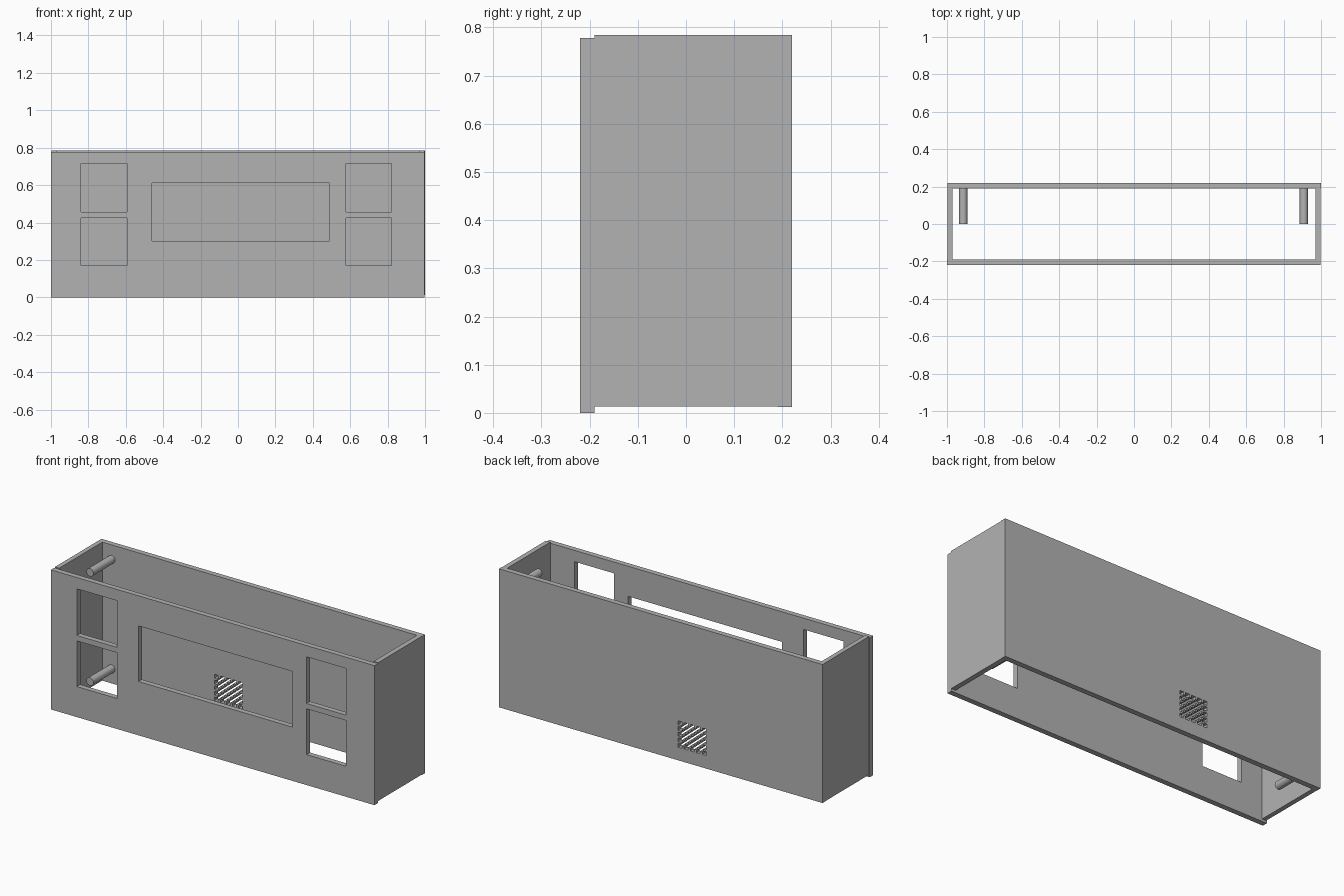
import bpy, bmesh
from math import pi
from mathutils import Matrix

cube = bpy.data.objects.get("Cube")
if cube:
    bpy.data.objects.remove(cube)

grey = bpy.data.materials.new("plain_grey")
grey.use_nodes = True
colour = (0.45, 0.45, 0.45, 1)
grey.diffuse_color = colour
grey.node_tree.nodes["Principled BSDF"].inputs["Base Color"].default_value = colour


def finish(name, bm):
    bmesh.ops.remove_doubles(bm, verts=bm.verts, dist=1e-5)
    bmesh.ops.recalc_face_normals(bm, faces=bm.faces)
    mesh = bpy.data.meshes.new(name)
    bm.to_mesh(mesh)
    bm.free()
    mesh.materials.append(grey)
    obj = bpy.data.objects.new(name, mesh)
    bpy.context.collection.objects.link(obj)
    return obj


def panel(name, x0, x1, z0, z1, y0, y1, holes):
    """Upright slab with rectangular holes (left, right, bottom, top)."""
    xs = sorted({round(v, 5) for v in [x0, x1] + [e for h in holes for e in h[:2]]})
    zs = sorted({round(v, 5) for v in [z0, z1] + [e for h in holes for e in h[2:]]})

    def solid(i, j):
        if not (0 <= i < len(xs) - 1 and 0 <= j < len(zs) - 1):
            return False
        x, z = (xs[i] + xs[i + 1]) / 2, (zs[j] + zs[j + 1]) / 2
        return not any(a < x < b and c < z < d for a, b, c, d in holes)

    bm = bmesh.new()

    def quad(*points):
        bm.faces.new([bm.verts.new(p) for p in points])

    for i in range(len(xs) - 1):
        for j in range(len(zs) - 1):
            if not solid(i, j):
                continue
            a, b, c, d = xs[i], xs[i + 1], zs[j], zs[j + 1]
            for y in (y0, y1):
                quad((a, y, c), (b, y, c), (b, y, d), (a, y, d))
            # Walls where the slab meets a hole or its outer edge
            for x, side in ((a, i - 1), (b, i + 1)):
                if not solid(side, j):
                    quad((x, y0, c), (x, y1, c), (x, y1, d), (x, y0, d))
            for z, side in ((c, j - 1), (d, j + 1)):
                if not solid(i, side):
                    quad((a, y0, z), (b, y0, z), (b, y1, z), (a, y1, z))
    return finish(name, bm)


# Front panel: display opening and four button openings
openings = [(-0.46, 0.49, 0.30, 0.61)]
for left, right in ((-0.84, -0.593), (0.577, 0.82)):
    openings += [(left, right, 0.455, 0.715), (left, right, 0.17, 0.425)]
panel("front_panel", -1, 0.996, 0, 0.778, -0.22, -0.19, openings)

# Back panel: staggered speaker grille
grille = []
for col in range(9):
    for row in range(9):
        if (col + row) % 2 == 0:
            x, z = -0.267 + col * 0.0187, 0.095 + row * 0.0158
            grille.append((x - 0.0118, x + 0.0118, z - 0.0105, z + 0.0105))
panel("back_panel", -0.996, 1, 0.012, 0.784, 0.19, 0.22, grille)

# Side walls
panel("right_wall", -0.996, -0.97, 0.013, 0.784, -0.19, 0.19, [])
panel("left_wall", 0.97, 0.998, 0.013, 0.784, -0.19, 0.19, [])

# Round mounting posts on the inside of the back panel
for side, x in (("right", -0.913), ("left", 0.908)):
    for level, z in (("upper", 0.703), ("lower", 0.094)):
        bm = bmesh.new()
        bmesh.ops.create_cone(bm, cap_ends=True, segments=32, radius1=0.022,
                              radius2=0.022, depth=0.192,
                              matrix=Matrix.Translation((x, 0.096, z))
                              @ Matrix.Rotation(pi / 2, 4, 'X'))
        for face in bm.faces:
            face.smooth = len(face.verts) == 4
        for edge in bm.edges:
            edge.smooth = all(f.smooth for f in edge.link_faces)
        finish(f"{side}_{level}_post", bm)
